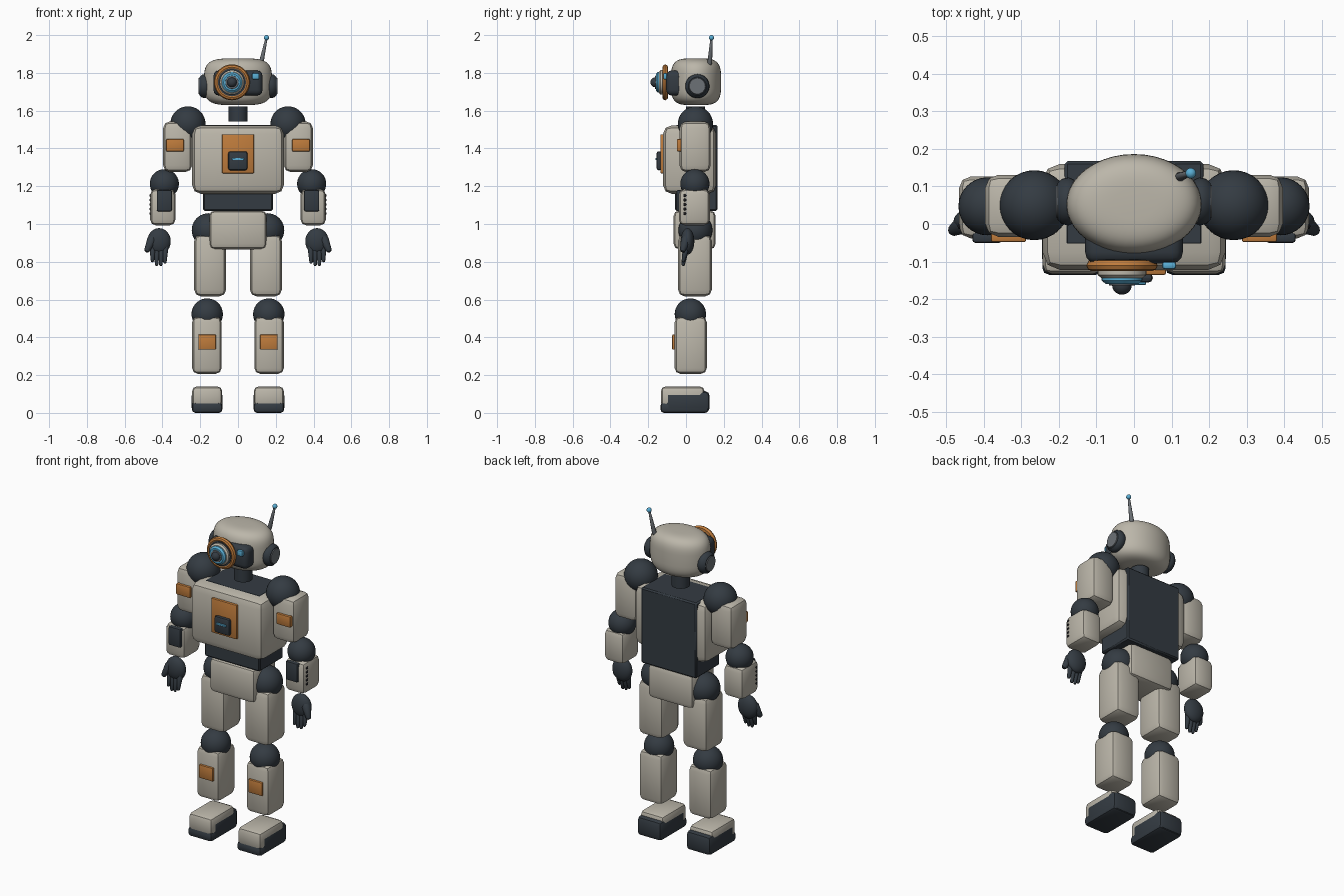
import bpy, bmesh, math
from mathutils import Vector, Matrix

cube = bpy.data.objects.get("Cube")
if cube:
    bpy.data.objects.remove(cube, do_unlink=True)


def material(name, rgb):
    m = bpy.data.materials.new(name)
    m.use_nodes = True
    m.diffuse_color = (*rgb, 1)
    m.node_tree.nodes["Principled BSDF"].inputs["Base Color"].default_value = (*rgb, 1)
    return m


SHELL = material("warm grey shell", (0.50, 0.47, 0.40))
DARK = material("dark slate", (0.034, 0.044, 0.055))
ORANGE = material("orange", (0.52, 0.20, 0.045))
BLUE = material("light blue", (0.10, 0.42, 0.66))
METAL = material("steel grey", (0.15, 0.165, 0.18))
BLACK = material("black", (0.01, 0.01, 0.012))


def finish(name, bm, mat):
    bmesh.ops.recalc_face_normals(bm, faces=bm.faces)
    mesh = bpy.data.meshes.new(name)
    bm.to_mesh(mesh)
    bm.free()
    mesh.materials.append(mat)
    obj = bpy.data.objects.new(name, mesh)
    bpy.context.collection.objects.link(obj)
    bpy.ops.object.select_all(action='DESELECT')
    obj.select_set(True)
    bpy.context.view_layer.objects.active = obj
    bpy.ops.object.shade_smooth_by_angle(angle=math.radians(40))
    return obj


def box(name, mat, x, y, z, bevel, segments=2):
    """Bevelled box from its (min, max) range on each axis."""
    lo, hi = Vector((min(x), y[0], z[0])), Vector((max(x), y[1], z[1]))
    bm = bmesh.new()
    bmesh.ops.create_cube(bm, size=1, matrix=Matrix.Translation((lo + hi) / 2)
                          @ Matrix.Diagonal((*(hi - lo), 1)))
    bmesh.ops.bevel(bm, geom=bm.edges[:], offset=bevel, segments=segments,
                    profile=0.5, affect='EDGES')
    return finish(name, bm, mat)


def ball(name, mat, centre, size):
    bm = bmesh.new()
    bmesh.ops.create_uvsphere(bm, u_segments=32, v_segments=20, radius=1,
                              matrix=Matrix.Translation(centre) @ Matrix.Diagonal((*size, 1)))
    return finish(name, bm, mat)


def lathe(name, mat, profile, origin, direction, sides=32):
    """Turn (radius, height) points about an axis."""
    turn = Vector(direction).to_track_quat('Z', 'Y').to_matrix().to_4x4()
    place = Matrix.Translation(origin) @ turn
    bm = bmesh.new()
    rings = [[bm.verts.new(place @ Vector((r * math.cos(a), r * math.sin(a), h)))
              for a in (math.tau * i / sides for i in range(sides))] for r, h in profile]
    for a, b in zip(rings, rings[1:]):
        for i in range(sides):
            j = (i + 1) % sides
            bm.faces.new((a[i], a[j], b[j], b[i]))
    bmesh.ops.remove_doubles(bm, verts=bm.verts, dist=0.00005)
    return finish(name, bm, mat)


def rod(name, mat, start, end, r0, r1):
    """Tapered rod with rounded ends."""
    axis = Vector(end) - Vector(start)
    n = axis.length
    prof = [(0, 0), (r0 * .7, r0 * .3), (r0, r0), (r1, n - r1), (r1 * .7, n - r1 * .3), (0, n)]
    return lathe(name, mat, prof, start, axis, 12)


# Head: squared-off ellipsoid
bm = bmesh.new()
bmesh.ops.create_uvsphere(bm, u_segments=40, v_segments=32, radius=1)
for v in bm.verts:
    rho = math.hypot(v.co.x, v.co.y)
    if rho > 0.001:
        v.co.x *= rho ** -0.5
        v.co.y *= rho ** -0.5
    v.co.z = math.copysign(abs(v.co.z) ** 0.55, v.co.z)
    v.co = Vector((v.co.x * 0.18, 0.053 + v.co.y * 0.133, 1.753 + v.co.z * 0.124))
finish("head", bm, SHELL)

# Visor and layered eye
box("visor", DARK, (-0.13, 0.13), (-0.105, 0.0), (1.68, 1.813), 0.03, 3)
eye = (-0.032, -0.095, 1.75)
front = (0, -1, 0)
lathe("eye_rim", ORANGE, [(0.07, 0), (0.088, 0.002), (0.095, 0.015), (0.09, 0.026),
                          (0.08, 0.03), (0.07, 0.026), (0.07, 0)], eye, front, 40)
lathe("eye_base", DARK, [(0, 0), (0.074, 0), (0.074, 0.03), (0, 0.03)], eye, front)
lathe("eye_outer_ring", SHELL, [(0, 0.025), (0.065, 0.025), (0.065, 0.04), (0.056, 0.048),
                                (0, 0.048)], eye, front)
lathe("eye_lens", BLUE, [(0, 0.04), (0.054, 0.04), (0.054, 0.055), (0.044, 0.064),
                         (0, 0.064)], eye, front)
lathe("eye_inner_ring", METAL, [(0, 0.06), (0.036, 0.06), (0.034, 0.069), (0, 0.07)], eye, front)
ball("eye_pupil", DARK, (-0.032, -0.163, 1.75), (0.026, 0.025, 0.026))
box("small_lens", BLUE, (0.075, 0.112), (-0.12, -0.1), (1.765, 1.80), 0.007)

# Antenna and neck
rod("antenna", METAL, (0.12, 0.125, 1.84), (0.151, 0.135, 1.985), 0.013, 0.006)
ball("antenna_tip", BLUE, (0.151, 0.135, 1.986), (0.014, 0.014, 0.014))
lathe("neck", DARK, [(0, 0), (0.05, 0), (0.05, 0.08), (0, 0.08)], (0, 0.05, 1.543), (0, 0, 1))

# Torso
box("torso_shell", SHELL, (-0.243, 0.243), (-0.122, 0.16), (1.16, 1.522), 0.046)
box("torso_core", DARK, (-0.185, 0.185), (-0.058, 0.167), (1.07, 1.524), 0.008, 1)
box("chest_panel", ORANGE, (-0.085, 0.085), (-0.136, -0.11), (1.268, 1.475), 0.006)
box("chest_button", DARK, (-0.052, 0.05), (-0.156, -0.13), (1.284, 1.385), 0.012)
box("chest_light", BLUE, (-0.032, 0.032), (-0.162, -0.153), (1.338, 1.35), 0.002, 1)
box("pelvis", SHELL, (-0.152, 0.152), (-0.066, 0.157), (0.866, 1.072), 0.03)

for s, side in ((1, "left"), (-1, "right")):
    def part(label):
        return side + "_" + label

    def span(a, b):
        return (s * a, s * b)

    # Ear
    lathe(part("ear"), DARK, [(0, 0), (0.058, 0), (0.064, 0.014), (0.06, 0.032), (0.048, 0.044),
                              (0, 0.044)], (s * 0.16, 0.06, 1.73), (s, 0, 0))
    lathe(part("ear_cap"), METAL, [(0, 0), (0.045, 0), (0.042, 0.006), (0, 0.006)],
          (s * 0.202, 0.06, 1.73), (s, 0, 0))

    # Arm
    ball(part("shoulder"), DARK, (s * 0.265, 0.05, 1.53), (0.093,) * 3)
    box(part("upper_arm"), SHELL, span(0.243, 0.396), (-0.034, 0.131), (1.275, 1.543), 0.035)
    box(part("arm_plate"), ORANGE, span(0.287, 0.38), (-0.048, -0.02), (1.384, 1.45), 0.005)
    ball(part("elbow"), DARK, (s * 0.39, 0.047, 1.213), (0.077,) * 3)
    box(part("forearm"), SHELL, span(0.331, 0.465), (-0.038, 0.126), (0.993, 1.185), 0.03)
    box(part("forearm_panel"), DARK, span(0.35, 0.43), (-0.05, -0.02), (1.067, 1.18), 0.008)
    for i in range(5):
        ball(part("forearm_stud_%d" % (i + 1)), BLACK,
             (s * 0.463, -0.006, 1.055 + i * 0.024), (0.006, 0.008, 0.008))

    # Hand
    ball(part("palm"), DARK, (s * 0.418, 0.008, 0.908), (0.062, 0.036, 0.07))
    for i, drop in enumerate((0.79, 0.777, 0.777, 0.797)):
        x = 0.387 + i * 0.022
        rod(part("finger_%d" % (i + 1)), DARK, (s * (x - 0.002), 0.005, 0.9),
            (s * x, -0.016, drop), 0.018, 0.009)
    rod(part("thumb"), DARK, (s * 0.445, 0.005, 0.94), (s * 0.486, -0.02, 0.85), 0.026, 0.016)

    # Leg
    ball(part("hip"), DARK, (s * 0.155, 0.05, 0.967), (0.09,) * 3)
    box(part("thigh"), SHELL, span(0.063, 0.232), (-0.042, 0.137), (0.617, 0.945), 0.035)
    ball(part("knee"), DARK, (s * 0.163, 0.023, 0.523), (0.083,) * 3)
    box(part("shin"), SHELL, span(0.087, 0.243), (-0.06, 0.11), (0.207, 0.51), 0.03)
    box(part("shin_plate"), ORANGE, span(0.117, 0.21), (-0.073, -0.045), (0.335, 0.415), 0.005)

    # Foot
    box(part("foot_top"), SHELL, span(0.084, 0.243), (-0.133, 0.098), (0.03, 0.14), 0.025)
    box(part("sole"), DARK, span(0.083, 0.244), (-0.135, 0.12), (0.0, 0.056), 0.018)
    box(part("heel_guard"), DARK, span(0.082, 0.245), (-0.115, 0.125), (0.002, 0.115), 0.024)
